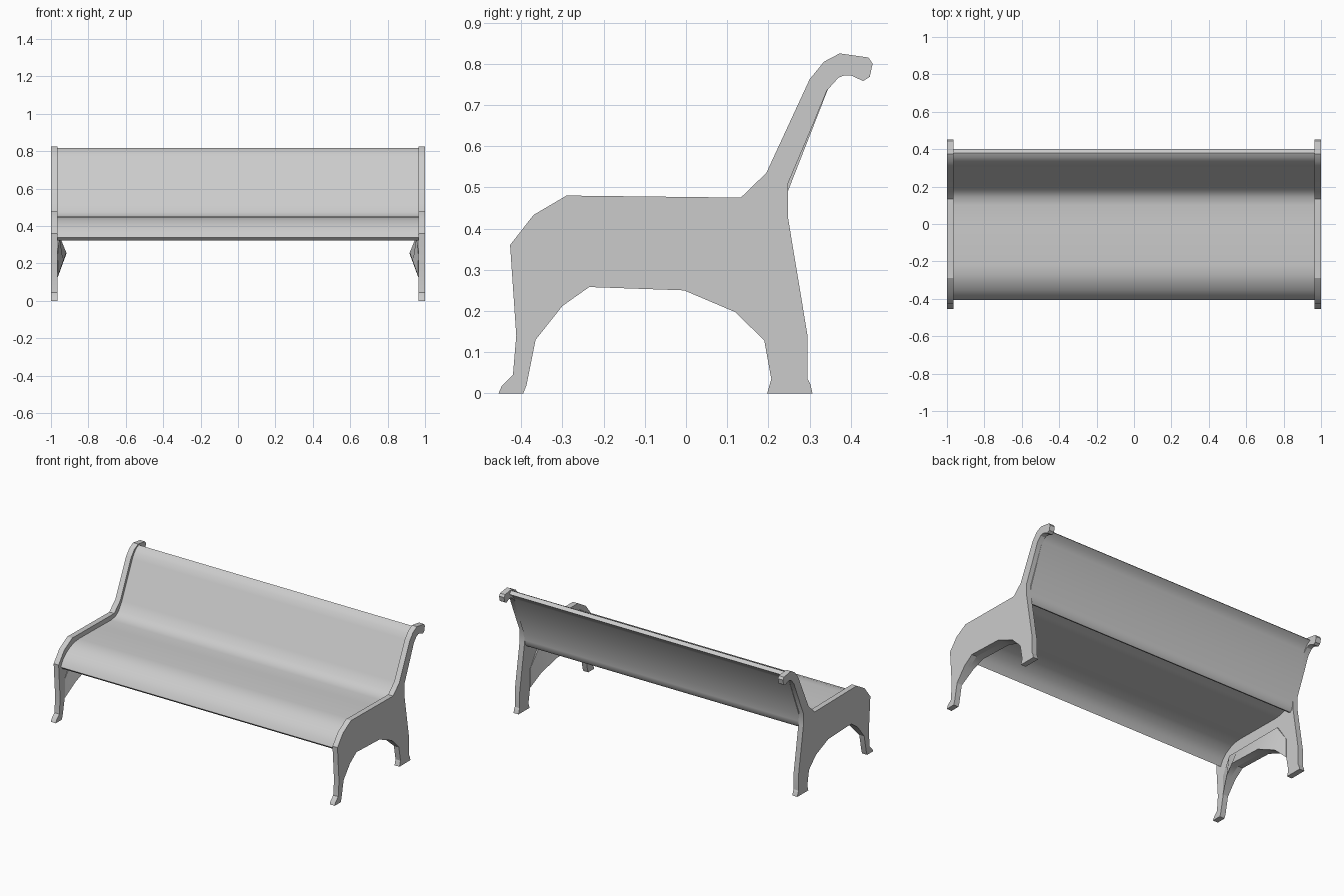
import bpy, bmesh
from math import radians


def finish(name, bm, angle):
    bmesh.ops.recalc_face_normals(bm, faces=bm.faces)
    mesh = bpy.data.meshes.new(name)
    bm.to_mesh(mesh)
    bm.free()
    ob = bpy.data.objects.new(name, mesh)
    bpy.context.collection.objects.link(ob)
    bpy.ops.object.select_all(action='DESELECT')
    ob.select_set(True)
    bpy.context.view_layer.objects.active = ob
    bpy.ops.object.shade_smooth_by_angle(angle=radians(angle))
    return ob


def loft(name, sections, angle):
    """Join closed vertex rings one after another and cap both ends."""
    bm = bmesh.new()
    rings = [[bm.verts.new(p) for p in s] for s in sections]
    n = len(rings[0])
    for a, b in zip(rings, rings[1:]):
        for i in range(n):
            j = (i + 1) % n
            bm.faces.new((a[i], a[j], b[j], b[i]))
    bm.faces.new(rings[0])
    bm.faces.new(rings[-1])
    return finish(name, bm, angle)


def extrude(name, profile, x0, x1, angle):
    return loft(name, [[(x, y, z) for y, z in profile] for x in (x0, x1)], angle)


# Side profile of the end frames (y, z)
frame = [
    (-.455, 0), (-.447, .018), (-.42, .045), (-.412, .14), (-.427, .36),
    (-.37, .433), (-.29, .48), (.133, .475), (.195, .535), (.30, .762),
    (.335, .805), (.373, .825), (.443, .815), (.453, .80), (.446, .768),
    (.43, .758), (.40, .772), (.385, .772), (.37, .766), (.342, .735),
    (.303, .64), (.247, .508), (.247, .43), (.295, .14), (.295, .035),
    (.302, .022), (.307, 0), (.197, 0), (.207, .035), (.19, .128),
    (.12, .197), (-.005, .25), (-.235, .258), (-.30, .212), (-.365, .13),
    (-.387, .02), (-.395, 0)]

# Flared bracket along the leg arch (y, z, inner x)
arch = [(-.365, .13, .963), (-.30, .212, .935), (-.235, .258, .918),
        (-.005, .25, .918), (.12, .197, .938), (.19, .128, .963)]

for side, s in (("left", -1), ("right", 1)):
    extrude(side + "_end_frame", frame, s * .965, s * 1.0, 25)
    loft(side + "_arch_bracket",
         [[(s * .98, y, z), (s * x, y, z), (s * .955, y, .35), (s * .98, y, .35)]
          if 0 < i < 5 else
          [(s * .98, y, z), (s * x, y, z), (s * .964, y, z + .12), (s * .98, y, z + .12)]
          for i, (y, z, x) in enumerate(arch)], 40)

# Seat and backrest: one continuous curved shell with a rear rail
shell = [
    (-.405, .338), (-.388, .372), (-.352, .407), (-.31, .431), (-.27, .445),
    (-.22, .45), (.0, .447), (.10, .445), (.145, .452), (.178, .475),
    (.21, .525), (.315, .752), (.335, .785), (.357, .806), (.38, .817),
    (.40, .80), (.372, .782), (.35, .752), (.303, .632), (.248, .492),
    (.246, .45), (.24, .42), (.226, .405), (.21, .412), (.195, .44),
    (.165, .437), (.14, .428), (.10, .423), (-.22, .427), (-.265, .423),
    (-.30, .41), (-.338, .389), (-.37, .358), (-.388, .322)]
extrude("seat_and_back", shell, -.97, .97, 32)
